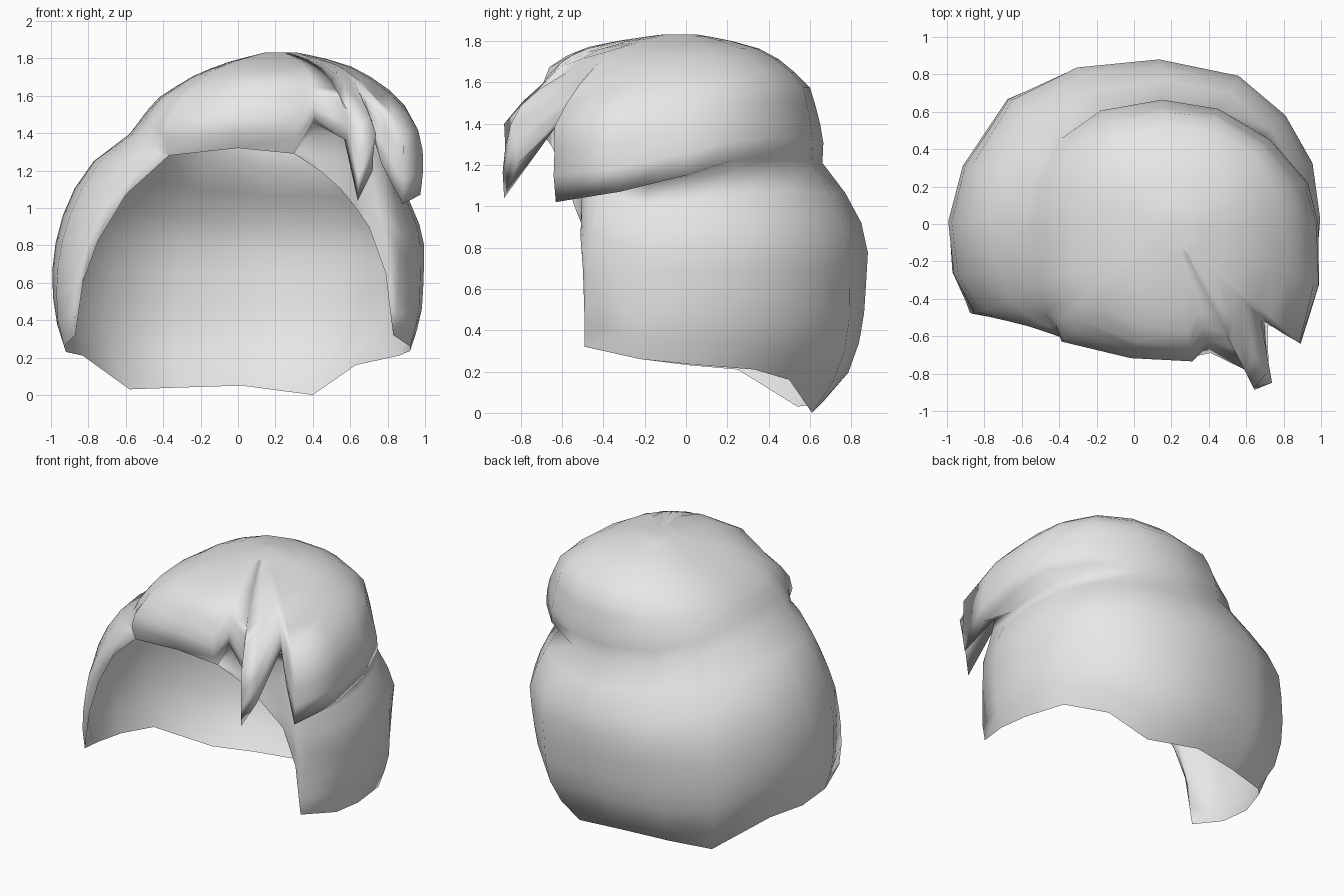
import bpy, bmesh, math
from mathutils import Vector

if "Cube" in bpy.data.objects:
    bpy.data.objects.remove(bpy.data.objects["Cube"], do_unlink=True)

mat = bpy.data.materials.new("light_grey")
mat.use_nodes = True
mat.diffuse_color = (0.8, 0.8, 0.8, 1)
mat.node_tree.nodes["Principled BSDF"].inputs["Base Color"].default_value = (0.8, 0.8, 0.8, 1)


def surface_point(levels, cx, d, z, back_left_power):
    """Point on a rounded outline, in direction d, whose half-widths vary with height."""
    z = min(max(z, levels[0][0]), levels[-1][0])
    for lo, hi in zip(levels, levels[1:]):
        if z <= hi[0]:
            break
    f = (z - lo[0]) / (hi[0] - lo[0])
    left, right, back, front = (a + (b - a) * f for a, b in zip(lo[1:], hi[1:]))
    a = right if d.x > 0 else left
    b = back if d.y > 0 else front
    n = back_left_power if d.x < 0 < d.y else 2.4
    r = (abs(d.x / a) ** n + abs(d.y / b) ** n) ** (-1 / n)
    return Vector((cx + r * d.x, r * d.y, z))


# Height, then half-widths towards -x, +x, back and front
lower_levels = [
    (0.00, .80, .80, .62, .66), (0.22, .93, .93, .81, .74),
    (0.42, .99, .99, .86, .75), (0.63, 1.005, 1.0, .875, .75),
    (0.85, .98, 1.005, .89, .74), (1.05, .925, .93, .79, .70),
    (1.21, .835, .87, .67, .67), (1.31, .755, .80, .62, .66),
    (1.44, .56, .76, .56, .65)]
upper_levels = [
    (1.00, .78, .78, .64, .64), (1.14, .79, .81, .66, .66),
    (1.30, .80, .81, .67, .69), (1.39, .77, .79, .655, .76),
    (1.47, .71, .75, .635, .77), (1.58, .63, .68, .60, .72),
    (1.70, .45, .51, .47, .65), (1.77, .29, .38, .34, .48),
    (1.81, .14, .22, .18, .28), (1.83, .06, .12, .06, .12)]

# Open rim: hairline, one side, nape, other side
rim = [
    (0, -.66, 1.32), (.30, -.65, 1.29), (.45, -.60, 1.19), (.55, -.57, 1.10),
    (.63, -.54, 1.0), (.70, -.50, .90), (.79, -.49, .65), (.81, -.49, .48),
    (.83, -.49, .32), (.92, -.22, .26), (.92, .02, .235), (.86, .33, .21),
    (.63, .50, .16), (.40, .61, 0), (.02, .66, .05), (-.30, .61, .04),
    (-.58, .54, .03), (-.83, .25, .21), (-.92, .02, .23), (-.93, -.22, .26),
    (-.87, -.46, .32), (-.83, -.46, .60), (-.75, -.48, .82),
    (-.60, -.53, 1.07), (-.37, -.61, 1.28)]
# Crease where the swept top meets the lower hair
crease = [
    (0, -.66, 1.32), (.30, -.65, 1.29), (.40, -.66, 1.46), (.55, -.62, 1.45),
    (.62, -.59, 1.44), (.66, -.56, 1.45), (.70, -.52, 1.45), (.75, -.48, 1.38),
    (.82, -.40, 1.18), (.87, -.18, 1.11), (.87, .03, 1.14), (.81, .25, 1.18),
    (.67, .45, 1.21), (.45, .61, 1.21), (.15, .66, 1.21), (-.18, .61, 1.25),
    (-.42, .46, 1.31), (-.55, .22, 1.37), (-.58, 0, 1.395), (-.57, -.20, 1.39),
    (-.55, -.34, 1.38), (-.52, -.42, 1.37), (-.48, -.48, 1.36),
    (-.42, -.54, 1.34), (-.37, -.61, 1.28)]
# Overhanging columns: forelock, notch and side lock
overhang = {
    2: (.41, -.69, 1.49), 3: (.58, -.76, 1.36), 4: (.64, -.88, 1.04),
    5: (.72, -.82, 1.2), 6: (.715, -.54, 1.47), 7: (.77, -.56, 1.23),
    8: (.88, -.63, 1.02), 9: (.975, -.32, 1.07), 10: (.985, 0, 1.15),
    11: (.93, .22, 1.22), 12: (.73, .45, 1.24)}

LOWER_ROWS, UPPER_ROWS, UPPER_X, TOP = 8, 10, .2, 1.83


def flat_direction(p, cx):
    return Vector((p.x - cx, p.y, 0)).normalized()


def lower_point(d, z):
    return surface_point(lower_levels, 0, d, z, 2.0)


def upper_point(d, z):
    return surface_point(upper_levels, UPPER_X, d, z, 2.5)


def hair_column(index):
    """One strand of points from the rim, over the crease, to the crown."""
    start, fold = Vector(rim[index]), Vector(crease[index])
    tip = Vector(overhang.get(index, crease[index]))
    points = []
    # lower hair
    d0, d1 = flat_direction(start, 0), flat_direction(fold, 0)
    shift0 = start - lower_point(d0, start.z)
    shift1 = fold - lower_point(d1, fold.z)
    for i in range(LOWER_ROWS + 1):
        t = i / LOWER_ROWS
        p = lower_point(d0.lerp(d1, t).normalized(), start.z + (fold.z - start.z) * t)
        points.append(p + shift0 * (1 - t) ** 2 + shift1 * t ** 3)
    # swept top
    d = flat_direction(tip, UPPER_X)
    shift = tip - upper_point(d, tip.z)
    for i in range(UPPER_ROWS + 1):
        t = i / UPPER_ROWS
        z = tip.z + (TOP - tip.z) * math.sin(t * math.pi / 2)
        points.append(upper_point(d, z) + shift * max(0, 1 - (t / .5) ** 2))
    return points


bm = bmesh.new()
grid = [[bm.verts.new(p) for p in hair_column(i)] for i in range(len(rim))]
crown = bm.verts.new((.22, .02, TOP))
for a, b in zip(grid, grid[1:] + grid[:1]):
    for i in range(len(a) - 1):
        bm.faces.new((a[i], b[i], b[i + 1], a[i + 1]))
    bm.faces.new((a[-1], b[-1], crown))
# Close the columns that start on the hairline
bmesh.ops.remove_doubles(bm, verts=bm.verts, dist=0.002)
for f in bm.faces:
    f.smooth = True
mesh = bpy.data.meshes.new("hair")
bm.to_mesh(mesh)
bm.free()
mesh.materials.append(mat)
hair = bpy.data.objects.new("hair", mesh)
bpy.context.collection.objects.link(hair)
